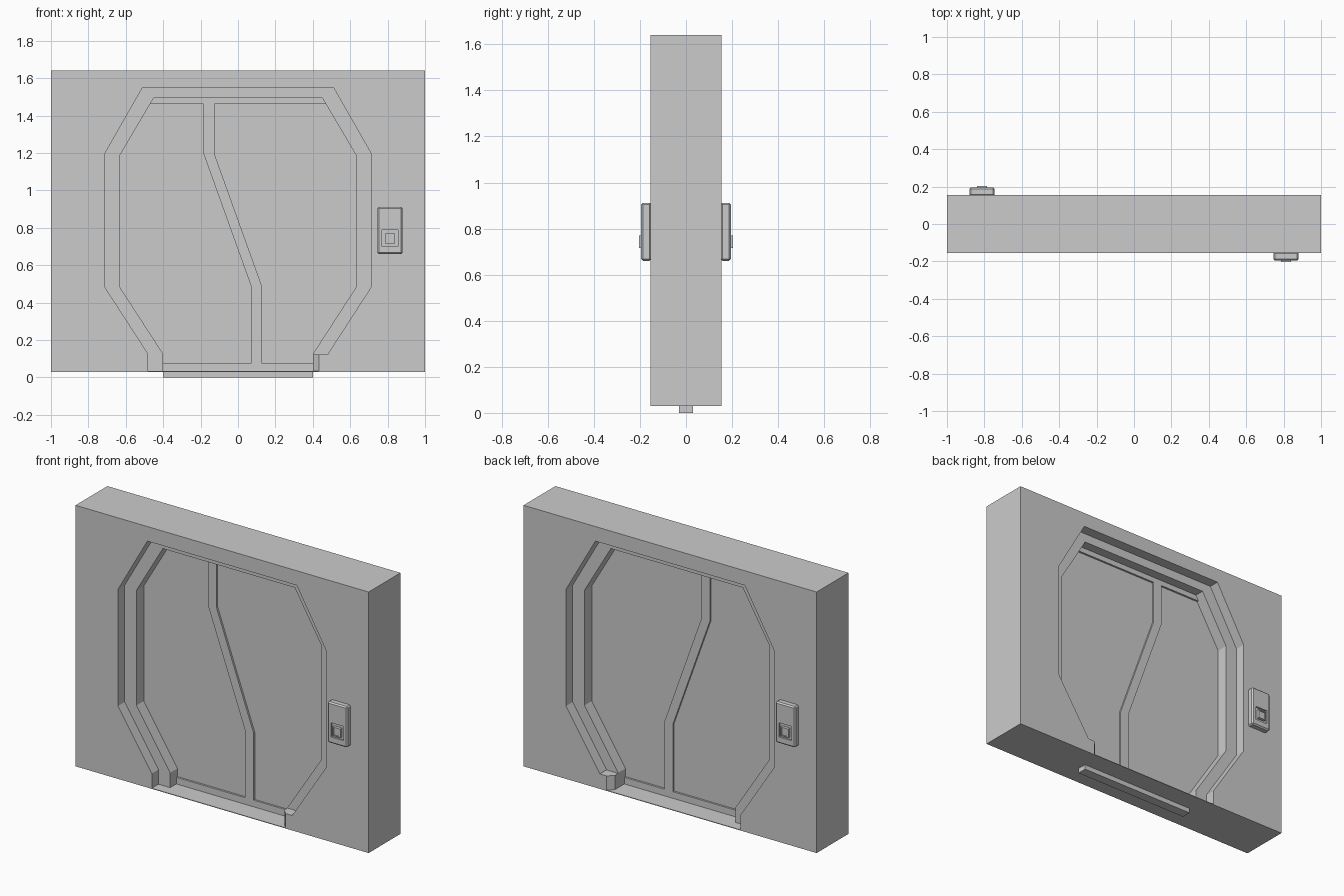
import bpy, bmesh
from mathutils import Matrix

if "Cube" in bpy.data.objects:
    bpy.data.objects.remove(bpy.data.objects["Cube"])


def prism(name, pts, lo, hi, axis='Y'):
    """Extrude an outline: (x,z) points along Y, or (x,y) points along Z."""
    bm = bmesh.new()
    at = (lambda p, d: (p[0], d, p[1])) if axis == 'Y' else (lambda p, d: (p[0], p[1], d))
    a = [bm.verts.new(at(p, lo)) for p in pts]
    b = [bm.verts.new(at(p, hi)) for p in pts]
    bm.faces.new(a)
    bm.faces.new(b)
    n = len(pts)
    for i in range(n):
        j = (i + 1) % n
        bm.faces.new((a[i], a[j], b[j], b[i]))
    bmesh.ops.recalc_face_normals(bm, faces=bm.faces)
    mesh = bpy.data.meshes.new(name)
    bm.to_mesh(mesh)
    bm.free()
    ob = bpy.data.objects.new(name, mesh)
    bpy.context.collection.objects.link(ob)
    return ob


def rect(x0, x1, z0, z1):
    return [(x0, z0), (x1, z0), (x1, z1), (x0, z1)]


def cut(ob, cutter):
    m = ob.modifiers.new("cut", 'BOOLEAN')
    m.operation = 'DIFFERENCE'
    m.solver = 'EXACT'
    m.object = cutter
    bpy.context.view_layer.objects.active = ob
    bpy.ops.object.modifier_apply(modifier=m.name)
    bpy.data.objects.remove(cutter)


def mirrored(half):
    return half + [(-x, z) for x, z in reversed(half)]


D = 0.155        # half depth of the wall
STEP = 0.09      # half depth at the frame ledge
FLOOR = 0.034
outer = [(0.48, FLOOR), (0.48, 0.125), (0.71, 0.48), (0.71, 1.20), (0.51, 1.55)]
inner = [(0.40, FLOOR), (0.40, 0.125), (0.63, 0.48), (0.63, 1.19), (0.45, 1.495)]

# wall with a stepped eight-sided doorway
wall = prism("wall", rect(-1, 1, 0.03, 1.64), -D, D)
cut(wall, prism("cutter_front", mirrored(outer), -0.3, -STEP))
cut(wall, prism("cutter_back", mirrored(outer), STEP, 0.3))
cut(wall, prism("cutter_through", mirrored(inner), -0.3, 0.3))

# chamfered foot blocks filling the bottom of the right jamb
for s, side in ((-1, "front"), (1, "back")):
    plan = [(0.48, D), (0.433, D), (0.40, 0.12), (0.40, STEP), (0.48, STEP)]
    prism("jamb_foot_" + side, [(x, s * y) for x, y in plan], 0.03, 0.122, 'Z')

# two door leaves meeting on a zigzag seam
seam = [(-0.155, 1.495), (-0.155, 1.195), (0.098, 0.49), (0.098, 0.034)]
left = [(-x, z) for x, z in inner]
prism("door_leaf_left", left + seam, -0.018, 0.018)
prism("door_leaf_right", inner + seam, -0.018, 0.018)

# raised seam strip, head rail and bottom track
w = 0.029
prism("door_seam_strip", [(x - w, z) for x, z in seam] + [(x + w, z) for x, z in reversed(seam)],
      -0.03, 0.03)
prism("door_head_rail", [(-0.47, 1.462), (0.47, 1.462), (0.45, 1.495), (-0.45, 1.495)], -0.03, 0.03)
prism("door_bottom_track", rect(-0.40, 0.40, 0, 0.075), -0.03, 0.03)

# wall control: bevelled plate, recessed square and button, one per side
for side, turn in (("front", 0), ("back", 3.14159265)):
    plate = prism("control_plate_" + side, rect(0.745, 0.88, 0.66, 0.912), -0.195, -0.15)
    bev = plate.modifiers.new("bevel", 'BEVEL')
    bev.width = 0.008
    bev.segments = 1
    bpy.context.view_layer.objects.active = plate
    bpy.ops.object.modifier_apply(modifier=bev.name)
    cut(plate, prism("cutter_button", rect(0.77, 0.855, 0.70, 0.788), -0.3, -0.185))
    button = prism("control_button_" + side, rect(0.787, 0.84, 0.715, 0.77), -0.203, -0.18)
    cut(button, prism("cutter_dish", rect(0.793, 0.834, 0.721, 0.764), -0.3, -0.198))
    for ob in (plate, button):
        ob.data.transform(Matrix.Rotation(turn, 4, 'Z'))
